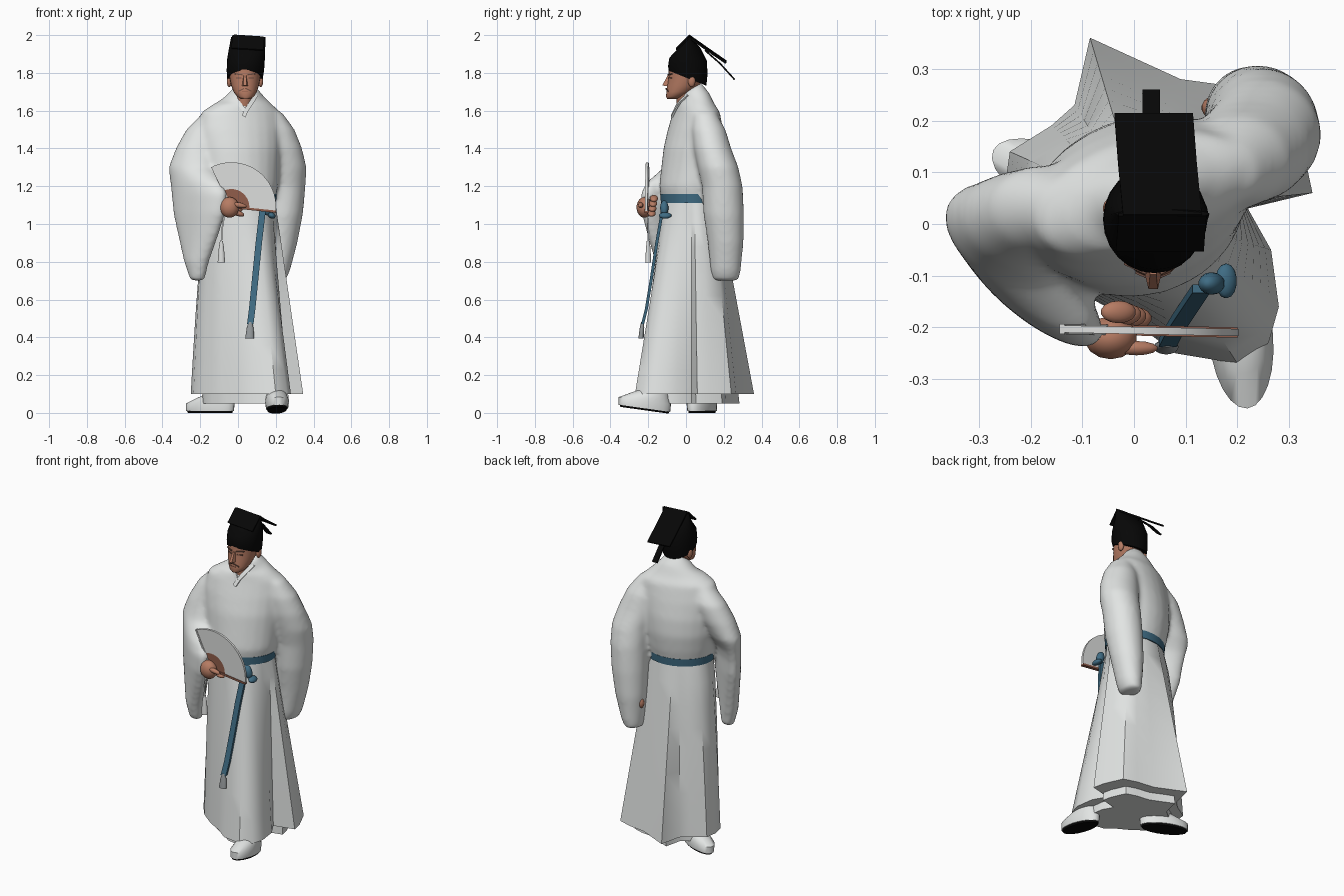
import bpy, bmesh, math
from mathutils import Vector, Matrix

if "Cube" in bpy.data.objects:
    bpy.data.objects.remove(bpy.data.objects["Cube"])


def material(name, rgb):
    m = bpy.data.materials.new(name)
    m.use_nodes = True
    m.diffuse_color = (*rgb, 1)
    m.node_tree.nodes["Principled BSDF"].inputs["Base Color"].default_value = (*rgb, 1)
    return m


WHITE = material("white cloth", (0.76, 0.78, 0.77))
SKIN = material("skin", (0.47, 0.20, 0.125))
BLACK = material("black cloth", (0.002, 0.002, 0.002))
TEAL = material("teal sash", (0.05, 0.15, 0.23))
PAPER = material("fan paper", (0.72, 0.73, 0.72))
GREY = material("grey tassel", (0.30, 0.32, 0.33))
BROWN = material("brown hair", (0.17, 0.085, 0.06))
WOOD = material("brown wood", (0.28, 0.11, 0.07))


def finish(name, bm, mat, angle=45):
    bmesh.ops.recalc_face_normals(bm, faces=bm.faces)
    me = bpy.data.meshes.new(name)
    bm.to_mesh(me)
    bm.free()
    me.materials.append(mat)
    ob = bpy.data.objects.new(name, me)
    bpy.context.collection.objects.link(ob)
    bpy.ops.object.select_all(action='DESELECT')
    ob.select_set(True)
    bpy.context.view_layer.objects.active = ob
    bpy.ops.object.shade_smooth_by_angle(angle=math.radians(angle))
    return ob


def bridge(bm, loops):
    """Skin a stack of equal point loops and cap both ends."""
    rows = [[bm.verts.new(p) for p in loop] for loop in loops]
    n = len(rows[0])
    for a, b in zip(rows, rows[1:]):
        for i in range(n):
            bm.faces.new((a[i], a[(i + 1) % n], b[(i + 1) % n], b[i]))
    bm.faces.new(rows[0][::-1])
    bm.faces.new(rows[-1])


def ring(z, cx, cy, rx, ry, turn=0, tilt=0, n=24):
    a, pts = math.radians(turn), []
    for i in range(n):
        t = math.tau * i / n
        u, v = rx * math.cos(t), ry * math.sin(t)
        y = u * math.sin(a) + v * math.cos(a)
        pts.append(Vector((cx + u * math.cos(a) - v * math.sin(a), cy + y, z + tilt * y)))
    return pts


def loft(name, rings, mat, angle=45):
    bm = bmesh.new()
    bridge(bm, [ring(*r) for r in rings])
    return finish(name, bm, mat, angle)


def ribbon(name, pts, side, thick, mat):
    """Flat strip with a rectangular section along a path."""
    s, t = Vector(side), Vector(thick)
    bm = bmesh.new()
    bridge(bm, [[Vector(p) + d for d in (s + t, t - s, -s - t, s - t)] for p in pts])
    return finish(name, bm, mat, 30)


def ball(name, loc, size, mat, turn=0):
    bm = bmesh.new()
    m = Matrix.Translation(loc) @ Matrix.Rotation(math.radians(turn), 4, 'Y') @ Matrix.Diagonal((*size, 1))
    bmesh.ops.create_uvsphere(bm, u_segments=14, v_segments=9, radius=1, matrix=m)
    return finish(name, bm, mat)


# Upper robe: torso and both wide sleeves fused into one cloth surface
TURN = 18
torso = [(1.715, .035, .025, .065, .055, TURN, .6), (1.67, .03, .045, .11, .075, TURN, .3),
         (1.635, .025, .05, .16, .093, TURN), (1.595, .015, .055, .215, .11, TURN),
         (1.5, .01, .05, .23, .135, TURN), (1.4, .01, .045, .225, .157, TURN),
         (1.3, .01, .04, .215, .166, TURN), (1.2, .015, .027, .202, .166, TURN),
         (1.15, .015, .025, .19, .156, TURN), (1.1, .015, .025, .18, .146, TURN)]
right_sleeve = [(1.59, -.13, .03, .055, .055, 10), (1.5, -.17, .03, .105, .085),
                (1.4, -.215, .01, .115, .092, -10), (1.3, -.248, -.02, .13, .085, -30),
                (1.22, -.218, -.085, .175, .07, -40), (1.16, -.205, -.108, .187, .066, -41),
                (1.06, -.205, -.112, .175, .064, -41), (.95, -.21, -.11, .135, .058, -40),
                (.8, -.22, -.105, .075, .05, -38), (.7, -.215, -.1, .04, .035, -38)]
left_sleeve = [(1.59, .18, .1, .055, .06, TURN), (1.5, .2, .12, .1, .09),
               (1.4, .225, .14, .115, .1), (1.3, .25, .17, .113, .108),
               (1.2, .25, .192, .108, .108), (1.05, .24, .2, .104, .108),
               (.9, .225, .21, .09, .095), (.75, .21, .21, .065, .08), (.7, .2, .21, .05, .07)]
bm = bmesh.new()
for part in (torso, right_sleeve, left_sleeve):
    bridge(bm, [ring(*r) for r in part])
robe = finish("upper_robe", bm, WHITE)
remesh = robe.modifiers.new("fuse", 'REMESH')
remesh.mode = 'VOXEL'
remesh.voxel_size = 0.012
remesh.use_smooth_shade = True
soften = robe.modifiers.new("soften", 'SMOOTH')
soften.iterations = 14

# Skirt: flares from the oval waist to a folded hem
HEM = [(0, -.19), (.08, -.25), (.2, -.27), (.26, -.23), (.28, -.16), (.265, -.05), (.22, .03),
       (.345, .06), (.33, .13), (.28, .24), (.2, .265), (.09, .28), (-.085, .36), (-.115, .23),
       (-.16, .19), (-.24, .14), (-.25, .07), (-.235, 0), (-.18, -.07), (-.09, -.14)]


def skirt_loops(top, bottom, grow, steps=8):
    loops = []
    for k in range(steps + 1):
        t, loop = k / steps, []
        for x, y in HEM:
            d = Vector((x - .015, y - .025))
            a = math.atan2(d.y, d.x) - math.radians(TURN)
            r = 1 / math.hypot(math.cos(a) / .182, math.sin(a) / .147)
            s = t ** 0.6 if x < -.15 else t
            p = d.normalized() * r * (1 - s) + d * grow * s
            loop.append((p.x + .015, p.y + .025, top + (bottom - top) * t))
        loops.append(loop)
    return loops


for name, bottom, grow in (("skirt", .1, 1), ("under_robe", .05, .77)):
    bm = bmesh.new()
    bridge(bm, skirt_loops(1.14, bottom, grow))
    finish(name, bm, WHITE, 40)

# Sash, knot and hanging end
loft("sash", [(1.112, .015, .025, .189, .155, TURN), (1.158, .015, .025, .193, .159, TURN)], TEAL)
ball("sash_knot", (.15, -.115, 1.085), (.024, .022, .042), TEAL, -15)
ball("sash_loop", (.178, -.11, 1.045), (.022, .034, .016), TEAL, 25)
ribbon("sash_end", [(.13, -.125, 1.07), (.11, -.155, .9), (.09, -.185, .7), (.075, -.21, .55),
                    (.065, -.23, .47)], (.017, 0, 0), (0, .008, 0), TEAL)
loft("sash_tassel", [(.48, .065, -.23, .01, .008), (.45, .064, -.233, .018, .012),
                     (.395, .062, -.238, .024, .014)], GREY)

# Crossed collar
ribbon("collar_right", [(-.03, .0, 1.685), (.0, -.04, 1.645), (.035, -.06, 1.6)],
       (.009, 0, .006), (0, .005, 0), WHITE)
ribbon("collar_left", [(.098, .01, 1.685), (.075, -.03, 1.65), (.045, -.058, 1.605), (.03, -.075, 1.57)],
       (.009, 0, -.006), (0, .005, 0), WHITE)

# Head
loft("neck", [(1.58, .03, .015, .045, .05), (1.64, .033, .005, .045, .054),
              (1.75, .037, .01, .052, .06)], SKIN)
loft("head", [(1.662, .04, -.075, .024, .025), (1.675, .04, -.06, .045, .046),
              (1.7, .038, -.035, .062, .068), (1.735, .037, -.014, .074, .086),
              (1.775, .037, 0, .082, .092), (1.83, .037, .005, .088, .098)], SKIN, 60)
bm = bmesh.new()
bridge(bm, [[(x + .037, y, z) for x, y, z in loop] for loop in (
    [(-.008, -.085, 1.785), (.008, -.085, 1.785), (.006, -.098, 1.785), (-.006, -.098, 1.785)],
    [(-.019, -.085, 1.728), (.019, -.085, 1.728), (.009, -.126, 1.733), (-.009, -.126, 1.733)])])
finish("nose", bm, SKIN, 50)
ribbon("mouth", [(.02, -.1, 1.7), (.054, -.1, 1.7)], (0, 0, .002), (0, .004, 0), WOOD)
for side, word in ((-1, "right"), (1, "left")):
    x = .037
    ball(word + "_ear", (x + side * .083, .03, 1.757), (.014, .02, .032), SKIN)
    ribbon(word + "_eyebrow", [(x + side * .014, -.094, 1.79), (x + side * .056, -.075, 1.795)],
           (0, 0, .003), (0, .004, 0), BROWN)
    ribbon(word + "_eye", [(x + side * .018, -.091, 1.772), (x + side * .048, -.077, 1.772)],
           (0, 0, .003), (0, .004, 0), BROWN)
    ribbon(word + "_moustache", [(x + side * .004, -.105, 1.718), (x + side * .034, -.092, 1.703)],
           (0, 0, .003), (0, .004, 0), BROWN)

# Tall cap with a sloping back panel and a tail
loft("cap", [(1.772, .037, .008, .094, .1, 0, -.4), (1.81, .039, .009, .099, .104, 0, -.25),
             (1.87, .042, .012, .1, .1, 0, -.1), (1.93, .048, .018, .096, .06),
             (1.99, .055, .02, .091, .008)], BLACK, 40)
ribbon("cap_panel", [(.055, .015, 1.994), (.045, .12, 1.92), (.038, .212, 1.857)],
       (.076, 0, -.005), (0, .003, .004), BLACK)
ribbon("cap_front_ridge", [(.05, -.05, 1.925), (.055, .018, 1.993)], (.085, 0, -.005),
       (0, .003, -.003), BLACK)
ribbon("cap_tail", [(.034, .1, 1.92), (.033, .18, 1.85), (.033, .257, 1.765)],
       (.017, 0, 0), (0, .003, .003), BLACK)

# Folding fan: wooden sticks, paper leaf, guards and a tassel
PIVOT, REACH, INNER = Vector((-.035, -.205, 1.09)), .237, .095


def on_fan(deg, r, dy=0):
    a = math.radians(deg)
    return PIVOT + Vector((math.cos(a) * r, dy - .02 * math.cos(a) * r, math.sin(a) * r))


spread = [-5 + 7.5 * i for i in range(17)]
for name, r0, r1, half, mat in (("fan_leaf", INNER, REACH, .007, PAPER),
                                ("fan_sticks", .03, INNER, .005, WOOD)):
    bm = bmesh.new()
    bridge(bm, [[on_fan(d, r1, dy) for d in spread] + [on_fan(d, r0, dy) for d in spread[::-1]]
                for dy in (-half, half)])
    finish(name, bm, mat, 30)
ribbon("fan_lower_guard", [on_fan(-6, 0), on_fan(-6, REACH)], (0, 0, .006), (0, .01, 0), WOOD)
ribbon("fan_upper_guard", [on_fan(116, 0), on_fan(116, REACH)], (.005, 0, 0), (0, .01, 0), PAPER)
ribbon("fan_cord", [(-.07, -.2, 1.06), (-.085, -.2, .97), (-.088, -.2, .9)], (.004, 0, 0), (0, .004, 0), PAPER)
loft("fan_tassel", [(.91, -.088, -.2, .008, .008), (.87, -.088, -.2, .014, .012),
                    (.795, -.088, -.2, .02, .016)], PAPER)

# Hands: the right one grips the fan, the left one is tucked in its sleeve
ball("right_palm", (-.045, -.22, 1.088), (.052, .042, .055), SKIN)
ball("right_thumb", (.005, -.24, 1.1), (.042, .014, .014), SKIN, 10)
for i in range(4):
    ball(f"right_finger_{i}", (-.03 + .01 * i, -.17 - .004 * i, 1.135 - .026 * i), (.036, .022, .015), SKIN, 20)
ball("left_palm", (.155, .225, .86), (.024, .022, .035), SKIN, 15)

# Shoes with thin black soles; the front shoe has a raised toe
for word, cx, cy, turn, tilt in (("left", .207, -.22, -85, -.14), ("right", -.148, .085, 155, 0)):
    a = math.radians(turn)
    ux, uy = math.cos(a), math.sin(a)
    base = .014 if tilt else 0

    def layer(z, shift, length, width):
        return (base + z, cx + ux * shift, cy + uy * shift, length, width, turn, tilt)

    loft(word + "_sole", [layer(0, 0, .128, .05), layer(.013, 0, .133, .054)], BLACK)
    loft(word + "_shoe", [layer(.01, 0, .137, .058), layer(.05, -.002, .139, .062),
                          layer(.08, -.03, .1, .054), layer(.11, -.065, .06, .045)], WHITE, 60)
